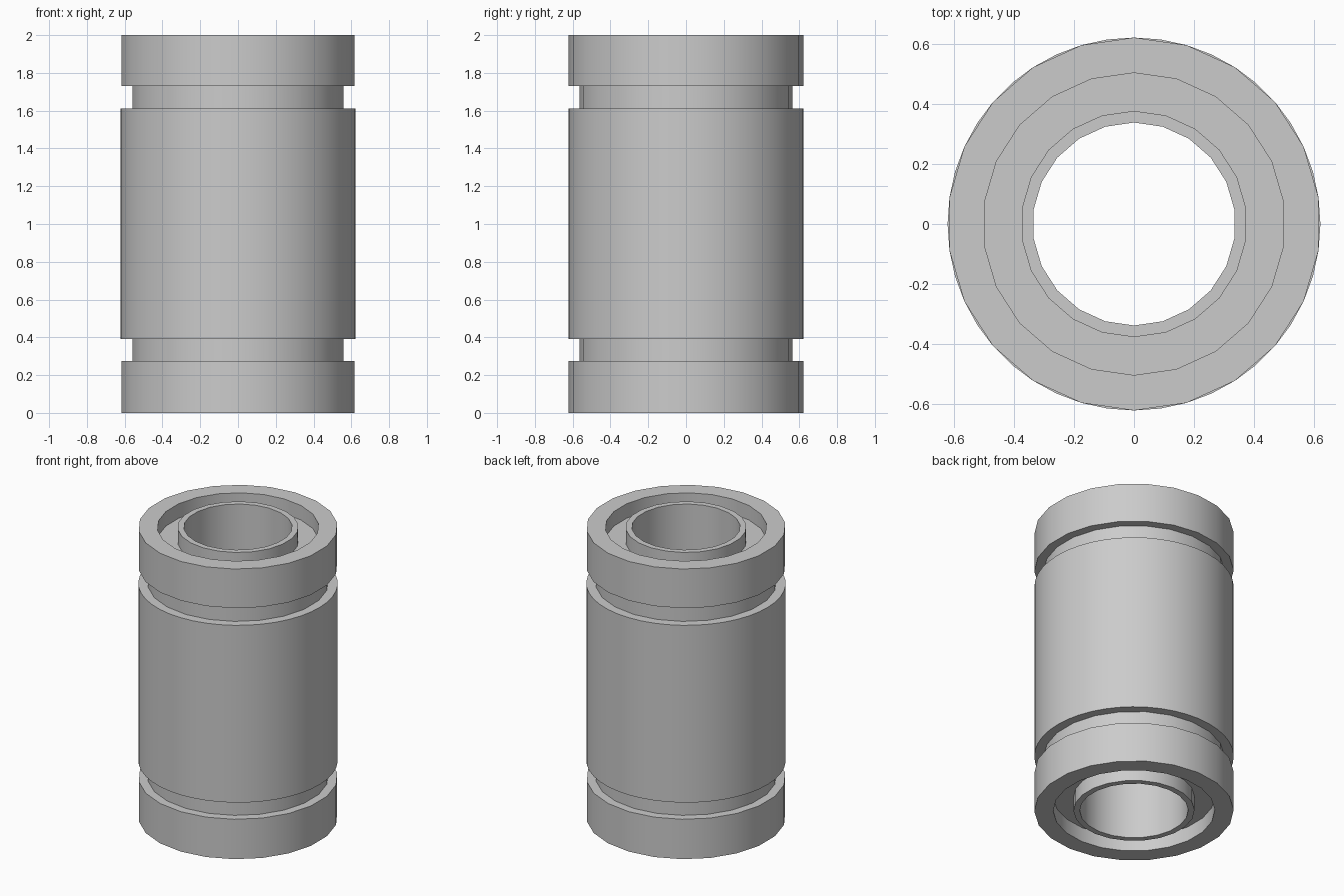
import bpy
import math

# Remove the default cube
cube = bpy.data.objects.get("Cube")
if cube:
    bpy.data.objects.remove(cube, do_unlink=True)

# Single plain grey finish
grey = bpy.data.materials.new("grey_metal")
grey.use_nodes = True
colour = (0.6, 0.6, 0.6, 1)
grey.diffuse_color = colour
grey.node_tree.nodes["Principled BSDF"].inputs["Base Color"].default_value = colour

SIDES = 22
HEIGHT = 2.0
OUTER = 0.623
NECK = 0.565
RECESS = 0.505
TUBE_OUT = 0.378
TUBE_IN = 0.339
DEPTH = 0.1


def lathe(name, profile, sides=SIDES):
    """Revolve a closed (radius, z) outline, listed anticlockwise, about z."""
    n = len(profile)
    verts, faces = [], []
    for s in range(sides):
        a = math.pi / 2 + 2 * math.pi * s / sides
        verts += [(r * math.cos(a), r * math.sin(a), z) for r, z in profile]
    for s in range(sides):
        t = (s + 1) % sides
        for i in range(n):
            j = (i + 1) % n
            faces.append((s * n + i, t * n + i, t * n + j, s * n + j))
    mesh = bpy.data.meshes.new(name)
    mesh.from_pydata(verts, [], faces)
    mesh.materials.append(grey)
    obj = bpy.data.objects.new(name, mesh)
    bpy.context.collection.objects.link(obj)
    bpy.ops.object.select_all(action="DESELECT")
    obj.select_set(True)
    bpy.context.view_layer.objects.active = obj
    bpy.ops.object.shade_smooth_by_angle(angle=math.radians(35))
    return obj


def block(r0, r1, z0, z1):
    return [(r0, z0), (r1, z0), (r1, z1), (r0, z1)]


# Inner tube, open right through
lathe("inner_tube", block(TUBE_IN, TUBE_OUT, 0, HEIGHT))

# Core whose ends form the recess floors and whose sides form the grooves
lathe("grooved_core", block(TUBE_OUT - 0.01, NECK, DEPTH, HEIGHT - DEPTH))

# Wide main sleeve
lathe("main_sleeve", block(NECK - 0.03, OUTER, 0.39, 1.612), 2 * SIDES)

# Rings at both ends
lathe("bottom_ring", block(RECESS, OUTER, 0, 0.275))
lathe("top_ring", block(RECESS, OUTER, 1.73, HEIGHT))
